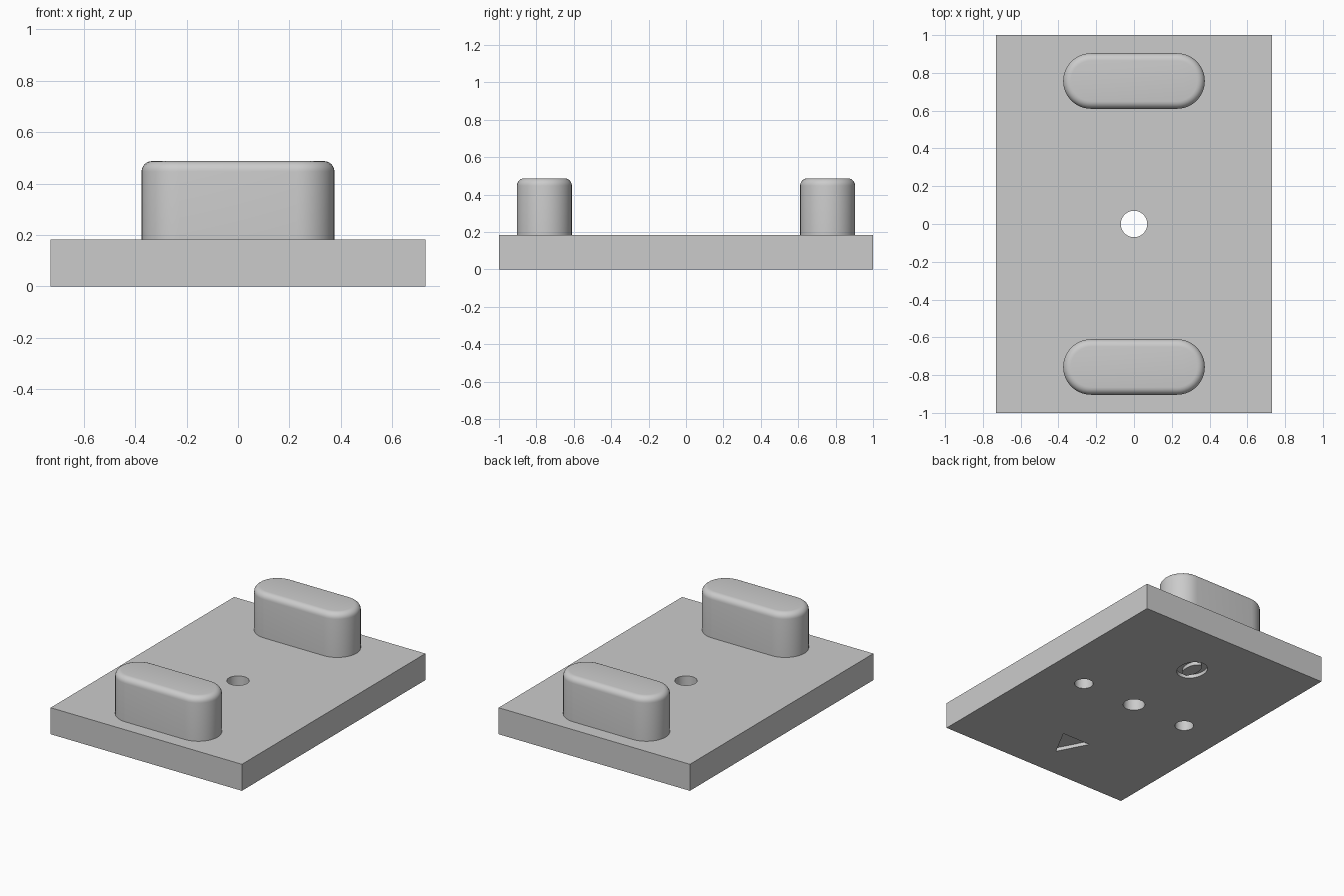
import bpy, bmesh, math

if "Cube" in bpy.data.objects:
    bpy.data.objects.remove(bpy.data.objects["Cube"], do_unlink=True)

PLATE_TOP = 0.183
POST_TOP = 0.487
FILLET = 0.04

grey = bpy.data.materials.new("plain grey")
grey.use_nodes = True
GREY = (0.6, 0.6, 0.6, 1)
grey.diffuse_color = GREY
grey.node_tree.nodes["Principled BSDF"].inputs["Base Color"].default_value = GREY


def prism(name, outline, z0, z1):
    """Extrude a closed counter-clockwise outline from z0 to z1."""
    bm = bmesh.new()
    face = bm.faces.new([bm.verts.new((x, y, z0)) for x, y in outline])
    top = bmesh.ops.extrude_face_region(bm, geom=[face])["geom"]
    bmesh.ops.translate(bm, vec=(0, 0, z1 - z0),
                        verts=[v for v in top if isinstance(v, bmesh.types.BMVert)])
    bmesh.ops.recalc_face_normals(bm, faces=bm.faces)
    mesh = bpy.data.meshes.new(name)
    bm.to_mesh(mesh)
    bm.free()
    mesh.materials.append(grey)
    obj = bpy.data.objects.new(name, mesh)
    bpy.context.collection.objects.link(obj)
    return obj


def ellipse(cx, cy, rx, ry, n=48):
    angles = [2 * math.pi * i / n for i in range(n)]
    return [(cx + rx * math.cos(a), cy + ry * math.sin(a)) for a in angles]


def stadium(cy, half_straight, r, n=20):
    points = []
    for side, start in ((1, -math.pi / 2), (-1, math.pi / 2)):
        for i in range(n + 1):
            a = start + math.pi * i / n
            points.append((side * half_straight + r * math.cos(a), cy + r * math.sin(a)))
    return points


def cut(target, cutter):
    cutter.hide_render = True
    mod = target.modifiers.new("cut", "BOOLEAN")
    mod.operation = "DIFFERENCE"
    mod.solver = "EXACT"
    mod.object = cutter
    bpy.context.view_layer.objects.active = target
    bpy.ops.object.modifier_apply(modifier=mod.name)
    bpy.data.objects.remove(cutter, do_unlink=True)


def smooth(obj):
    bpy.ops.object.select_all(action="DESELECT")
    obj.select_set(True)
    bpy.context.view_layer.objects.active = obj
    bpy.ops.object.shade_smooth_by_angle(angle=math.radians(30))


# Base plate
plate = prism("base_plate", [(-0.73, -1), (0.73, -1), (0.73, 1), (-0.73, 1)], 0, PLATE_TOP)

# Central through hole and two blind holes in the underside
cut(plate, prism("centre_hole", ellipse(0, 0, 0.07, 0.07), -0.1, 0.3))
for x in (-0.42, 0.42):
    cut(plate, prism("blind_hole", ellipse(x, 0, 0.06, 0.06), -0.1, 0.12))

# Shallow triangular and oval recesses in the underside
cut(plate, prism("triangle_recess", [(-0.108, -0.575), (0, -0.78), (0.108, -0.575)], -0.1, 0.025))
oval = prism("oval_recess", ellipse(0, 0.58, 0.09, 0.11), -0.1, 0.025)
cut(oval, prism("oval_island", ellipse(0, 0.58, 0.045, 0.08), -0.2, 0.1))
cut(plate, oval)
smooth(plate)

# Rounded posts near the front and back edges
for name, y in (("front_post", -0.757), ("back_post", 0.757)):
    post = prism(name, stadium(y, 0.228, 0.147), PLATE_TOP, POST_TOP)
    bm = bmesh.new()
    bm.from_mesh(post.data)
    rim = [e for e in bm.edges if all(v.co.z > POST_TOP - 0.001 for v in e.verts)]
    bmesh.ops.bevel(bm, geom=rim, offset=FILLET, segments=6, profile=0.5, affect="EDGES")
    bm.to_mesh(post.data)
    bm.free()
    smooth(post)
